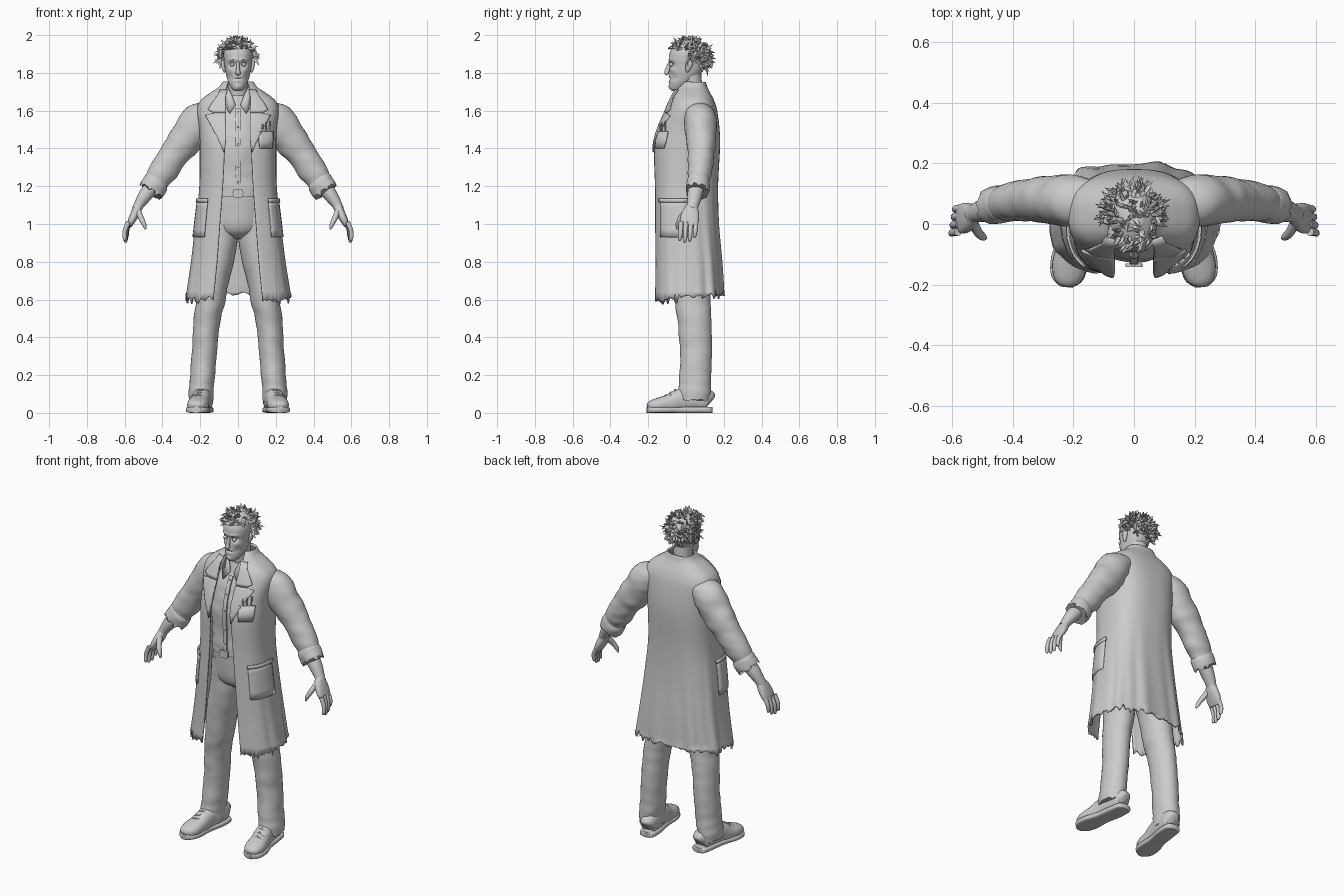
import bpy, bmesh, random
from math import sin, cos, asin, pi, exp, radians
from mathutils import Vector, noise

random.seed(4)
cube = bpy.data.objects.get("Cube")
if cube:
    bpy.data.objects.remove(cube, do_unlink=True)

grey = bpy.data.materials.new("plain_grey")
grey.use_nodes = True
grey.diffuse_color = (0.6, 0.6, 0.6, 1)
grey.node_tree.nodes["Principled BSDF"].inputs["Base Color"].default_value = (0.6, 0.6, 0.6, 1)


def finish(name, bm, mirror=False, thick=0, angle=50):
    bmesh.ops.recalc_face_normals(bm, faces=bm.faces)
    me = bpy.data.meshes.new(name)
    bm.to_mesh(me)
    bm.free()
    me.shade_smooth()
    me.set_sharp_from_angle(angle=radians(angle))
    me.materials.append(grey)
    ob = bpy.data.objects.new(name, me)
    bpy.context.collection.objects.link(ob)
    if thick:
        mod = ob.modifiers.new("Thickness", "SOLIDIFY")
        mod.thickness, mod.offset = thick, 0
    if mirror:
        ob.modifiers.new("Mirror", "MIRROR")
    return ob


def resample(pts, n):
    """Catmull-Rom curve through rows of numbers."""
    vs = [Vector(p) for p in pts]
    vs = [2 * vs[0] - vs[1]] + vs + [2 * vs[-1] - vs[-2]]
    out = []
    for a, b, c, d in zip(vs, vs[1:], vs[2:], vs[3:]):
        for k in range(n):
            t = k / n
            out.append(0.5 * (2 * b + (c - a) * t + (2 * a - 5 * b + 4 * c - d) * t * t
                              + (3 * b - a - 3 * c + d) * t ** 3))
    return out + [vs[-2]]


def skin(bm, rings, closed):
    for r, s in zip(rings, rings[1:]):
        for i in range(len(r) if closed else len(r) - 1):
            j = (i + 1) % len(r)
            bm.faces.new((r[i], r[j], s[j], s[i]))


def tube(name, pts, ref=(0, 1, 0), segs=24, n=4, mirror=True, level=False, power=1,
         wrinkle=0, ragged=0, shape=None):
    """Loft ellipses along a path; each row is x, y, z, radius along ref, radius across."""
    bm, rows, rings = bmesh.new(), resample(pts, n), []
    for k, row in enumerate(rows):
        p = Vector(row[:3])
        t = Vector(rows[min(k + 1, len(rows) - 1)][:3]) - Vector(rows[max(k - 1, 0)][:3])
        t = Vector((0, 0, 1)) if level else t.normalized()
        u = Vector(ref)
        u = (u - t * u.dot(t)).normalized()
        v = t.cross(u)
        ring = []
        for i in range(segs):
            a = 2 * pi * i / segs
            c, s = cos(a), sin(a)
            c, s = [abs(q) ** power * (1 if q > 0 else -1) for q in (c, s)]
            q = p + u * row[3] * c + v * row[4] * s
            if wrinkle:
                w = noise.noise(Vector((q.x * 8, q.y * 8, q.z * 22)))
                q = p + (q - p) * (1 + wrinkle * w)
            if ragged and k == len(rows) - 1:
                q += t * random.uniform(-ragged, ragged)
            ring.append(bm.verts.new(shape(q) if shape else q))
        rings.append(ring)
    skin(bm, rings, True)
    bm.faces.new(rings[0])
    bm.faces.new(rings[-1])
    return finish(name, bm, mirror)


# Coat body: height, half width, front, back, half opening
coat_rows = resample([(.6, .275, -.168, .195, .13), (.8, .245, -.165, .185, .11),
                      (1, .222, -.165, .17, .095), (1.2, .2, -.165, .165, .08),
                      (1.4, .198, -.168, .175, .07), (1.5, .2, -.145, .173, .066),
                      (1.6, .212, -.1, .16, .066), (1.65, .195, -.08, .145, .07),
                      (1.69, .145, -.06, .125, .068), (1.72, .1, -.04, .11, .06),
                      (1.75, .078, -.01, .1, .05)], 5)
BOX = .75


def coat_row(z):
    for a, b in zip(coat_rows, coat_rows[1:]):
        if z <= b[0]:
            return a.lerp(b, max(0, (z - a[0]) / (b[0] - a[0])))
    return coat_rows[-1]


def edge_angle(x, w):
    return asin(min(1, x / w) ** (1 / BOX))


def coat_point(z, a, off=0):
    _, w, yf, yb, _ = coat_row(z)
    fold = 1 + max(0, 1.25 - z) * (.045 * sin(9 * a) + .03 * sin(17 * a + 3 * z)) * sin(a / 2) ** 2
    s, c = sin(a), cos(a)
    x = (w * fold + off) * abs(s) ** BOX * (1 if s > 0 else -1)
    y = ((yb - yf) / 2 * fold + off) * abs(c) ** BOX * (1 if c > 0 else -1)
    return Vector((x, (yf + yb) / 2 - y, z))


bm, rings, cols = bmesh.new(), [], 110
tatter = [random.choice((-.03, -.015, 0, .015, .03)) * random.random() for _ in range(cols + 1)]
for k, row in enumerate(coat_rows):
    a0 = edge_angle(row[4], row[1])
    ring = []
    for i in range(cols + 1):
        a = a0 + (2 * pi - 2 * a0) * i / cols
        p = coat_point(row[0], a)
        if k == 0:
            p.z += tatter[i] + .012 - .02 * cos(a)
        ring.append(bm.verts.new(p))
    rings.append(ring)
skin(bm, rings, False)
finish("coat_body", bm, thick=.01)


def patch(name, rows, angles=False, mirror=True, off=.01, thick=.008):
    """Cloth piece lying on the coat; rows are height, inner, outer (x or angle)."""
    bm, rings = bmesh.new(), []
    for z, a, b in rows:
        if not angles:
            w = coat_row(z)[1]
            a, b = edge_angle(a, w), edge_angle(b, w)
        rings.append([bm.verts.new(coat_point(z, a + (b - a) * i / 8, off)) for i in range(9)])
    skin(bm, rings, False)
    return finish(name, bm, mirror, thick)


patch("lapel", [(1.38, .068, .072), (1.43, .062, .09), (1.48, .06, .115), (1.53, .06, .14),
                (1.575, .06, .165), (1.585, .06, .12)])
patch("coat_collar", [(1.59, .06, .125), (1.605, .06, .15), (1.64, .062, .13),
                      (1.68, .06, .1), (1.71, .05, .085)], off=.012)
patch("hip_pocket", [(.93 + .04 * i, .75, 1.6) for i in range(6)], True, off=.007)
patch("hip_pocket_hem", [(1.115, .73, 1.62), (1.135, .73, 1.62)], True, off=.012)
patch("chest_pocket", [(1.4, .11, .17), (1.44, .105, .175), (1.49, .105, .175)], mirror=False)
for i in range(3):
    x = .125 + .02 * i
    y = coat_point(1.5, edge_angle(x, .2)).y - .012
    tube("pen", [(x, y, 1.46, .004, .004), (x + .006, y, 1.53 + .008 * i, .004, .004)],
         segs=8, n=1, mirror=False)

# Sleeves, forearms and hands
tube("sleeve", [(.12, .07, 1.6, .065, .05), (.2, .075, 1.555, .085, .09), (.27, .08, 1.46, .08, .092),
                (.335, .08, 1.37, .072, .08), (.39, .075, 1.29, .064, .073),
                (.44, .065, 1.215, .056, .062), (.458, .06, 1.188, .056, .06)],
     segs=32, n=6, wrinkle=.1)
tube("rolled_cuff", [(.425, .068, 1.235, .058, .062), (.437, .065, 1.218, .066, .07),
                     (.455, .06, 1.19, .064, .07), (.463, .058, 1.178, .062, .066)],
     segs=32, n=3, wrinkle=.12, ragged=.018)
tube("forearm", [(.42, .062, 1.24, .042, .042), (.485, .048, 1.16, .04, .038),
                 (.525, .036, 1.1, .031, .027), (.535, .03, 1.08, .032, .025)])
tube("palm", [(.525, .036, 1.1, .027, .022), (.542, .025, 1.06, .045, .024),
              (.562, .018, 1.02, .05, .02), (.575, .015, .992, .042, .014)], power=.8)
for i in range(4):
    y, reach = .052 - .026 * i, (.055, .075, .08, .07)[i]
    x = .568 + .004 * i
    tube("finger", [(x, y, 1.01, .013, .013), (x + .018, y - .002, 1 - reach * .5, .012, .012),
                    (x + .02, y - .006, .995 - reach, .01, .01),
                    (x + .016, y - .008, .982 - reach, .004, .004)], segs=12)
tube("thumb", [(.53, .005, 1.07, .018, .016), (.515, -.025, 1.035, .016, .015),
               (.498, -.042, 1, .013, .012), (.488, -.046, .972, .005, .005)], segs=12)

# Trousers
tube("trouser_leg", [(.08, .02, 1.1, .11, .08), (.093, .025, .9, .105, .088), (.122, .03, .75, .1, .085),
                     (.145, .035, .6, .095, .077), (.165, .045, .48, .088, .07),
                     (.175, .052, .35, .084, .067), (.187, .05, .2, .084, .066),
                     (.194, .045, .12, .086, .064), (.197, .042, .065, .088, .064)],
     segs=32, n=6, wrinkle=.06, ragged=.008)
tube("trouser_seat", [(0, .025, .92, .06, .05), (0, .02, .97, .115, .135), (0, .015, 1.08, .125, .155),
                      (0, .01, 1.2, .125, .15)], mirror=False, segs=40, level=True)
tube("belt", [(0, .01, z, .132, .157) for z in (1.145, 1.18)], mirror=False, segs=40, n=1, level=True)
tube("buckle", [(0, -.13, 1.162, .022, .028), (0, -.142, 1.162, .022, .028)], ref=(0, 0, 1),
     segs=16, n=1, mirror=False, power=.4)

# Shirt with collar, placket and buttons
shirt = [(0, .01, 1.18, .132, .158), (0, .01, 1.27, .13, .155), (0, .015, 1.42, .14, .165),
         (0, .03, 1.54, .125, .155), (0, .035, 1.63, .085, .1), (0, .03, 1.68, .062, .062)]
tube("shirt", shirt, mirror=False, segs=48, n=6, level=True, wrinkle=.05)
front = resample(shirt, 4)
tube("shirt_placket", [(0, r[1] - r[3] - .002, r[2], .006, .014) for r in front[:-5]],
     mirror=False, segs=8, n=1, power=.4)
for r in front[2:-5:3]:
    y = r[1] - r[3] - .006
    tube("button", [(0, y, r[2], .006, .006), (0, y - .005, r[2], .005, .005)], ref=(0, 0, 1),
         segs=10, n=1, mirror=False)
bm = bmesh.new()
flap = [[bm.verts.new(p) for p in row] for row in (
    [(.012, -.055, 1.63), (.045, -.078, 1.585), (.075, -.045, 1.64)],
    [(.035, -.035, 1.69), (.055, -.025, 1.69), (.07, .0, 1.7)],
    [(.05, .01, 1.72), (.06, .015, 1.72), (.068, .03, 1.72)])]
skin(bm, flap, False)
finish("shirt_collar", bm, True, .007)

# Shoes
tube("shoe_sole", [(.175, .14, .016, .016, .02), (.176, .125, .016, .016, .045), (.183, .05, .016, .016, .052),
                   (.198, -.04, .016, .016, .05), (.212, -.12, .016, .016, .062),
                   (.22, -.18, .016, .016, .052), (.223, -.208, .016, .016, .02)],
     ref=(0, 0, 1), power=.5)
tube("shoe_upper", [(.175, .132, .06, .03, .02), (.177, .115, .07, .055, .045), (.183, .05, .075, .065, .05),
                    (.195, -.03, .068, .06, .05), (.205, -.085, .05, .05, .053),
                    (.213, -.14, .042, .04, .057), (.22, -.185, .035, .03, .043),
                    (.222, -.203, .03, .015, .018)], ref=(0, 0, 1), power=.85,
     shape=lambda q: Vector((q.x, q.y, max(q.z, .024))))
for i in range(3):
    y = -.05 - .025 * i
    tube("shoe_lace", [(.165 + .006 * i, y, .108 - .011 * i, .005, .005),
                       (.2 + .005 * i, y - .008, .122 - .014 * i, .005, .005),
                       (.235 + .004 * i, y - .008, .1 - .01 * i, .005, .005)], segs=8)


# Head: shaped by soft dents and swellings (x, z, amount, width, height)
def face(q):
    if q.y < .01:
        for x, z, amount, w, h in [(.032, 1.845, .016, .016, .012), (.03, 1.87, -.007, .022, .007),
                                   (.042, 1.815, -.006, .014, .012), (.045, 1.775, .009, .016, .02),
                                   (0, 1.768, .007, .024, .004), (0, 1.757, -.004, .016, .005),
                                   (0, 1.78, -.004, .018, .006), (0, 1.728, -.006, .016, .012)]:
            q.y += amount * exp(-((abs(q.x) - x) / w) ** 2 - ((q.z - z) / h) ** 2)
    return q


profile = [(1.703, -.07, -.02, .015), (1.715, -.085, 0, .032), (1.75, -.088, .035, .051),
           (1.79, -.088, .075, .063), (1.83, -.086, .1, .07), (1.87, -.09, .11, .075),
           (1.91, -.085, .108, .075), (1.95, -.06, .09, .06), (1.975, -.015, .05, .03)]
tube("head", [(0, (f + b) / 2, z, (b - f) / 2, w) for z, f, b, w in profile],
     mirror=False, segs=64, n=8, level=True, power=.92, shape=face)
tube("neck", [(0, .05, 1.6, .065, .07), (0, .035, 1.68, .056, .054), (0, .025, 1.79, .056, .054)], mirror=False)
tube("nose", [(0, -.08, 1.862, .008, .007), (0, -.09, 1.84, .011, .008), (0, -.1, 1.812, .013, .011),
              (0, -.101, 1.8, .013, .015), (0, -.094, 1.791, .008, .01)], mirror=False, segs=16)
tube("eye", [(.031, -.079, z, r, r) for z, r in ((1.833, .003), (1.838, .009), (1.844, .011), (1.85, .009), (1.855, .003))],
     segs=14, level=True)
tube("ear", [(.07, .005, 1.805, .006, .006), (.075, .01, 1.82, .013, .009), (.08, .017, 1.85, .02, .01),
             (.078, .017, 1.868, .008, .006)], segs=14)

# Hair: scalp cap covered with bent tufts
bm = bmesh.new()
bmesh.ops.create_uvsphere(bm, u_segments=36, v_segments=24, radius=1)
bald = [v for v in bm.verts if not (v.co.z > .48 or v.co.y > -.1 and v.co.z > -.25 - .6 * v.co.y)]
bmesh.ops.delete(bm, geom=bald, context="VERTS")
roots = []
for v in bm.verts:
    d = v.co.copy()
    v.co = Vector((-.004 + d.x * .09, .018 + d.y * .102, 1.883 + d.z * .09))
    if random.random() < 1.15 - abs(d.z):
        roots.append((v.co.copy(), d))


def jitter(s):
    return Vector([random.uniform(-s, s) for _ in range(3)])


for p, d in roots:
    fringe = d.y < -.6
    way = (d + jitter(.8)).normalized()
    bend = jitter(.7) + Vector((0, 0, -.2))
    length = random.uniform(.022, .042)
    if fringe:
        way = (Vector((-.4, -.8, .2)) + jitter(.4)).normalized()
        bend = Vector((-.5, -.1, -.8))
    side = way.orthogonal().normalized()
    over = way.cross(side)
    loops = []
    for t, r in ((-.2, .011), (.55, .008)):
        c = p + way * length * t
        loops.append([bm.verts.new(c + (side * cos(k * pi / 2) + over * sin(k * pi / 2) * .6) * r)
                      for k in range(4)])
    skin(bm, loops, True)
    tip = bm.verts.new(p + way * length + bend * length * .5)
    for k in range(4):
        bm.faces.new((loops[1][k], loops[1][(k + 1) % 4], tip))
for v in bm.verts:
    v.co.z = min(v.co.z, 2)
finish("hair", bm, angle=60)
